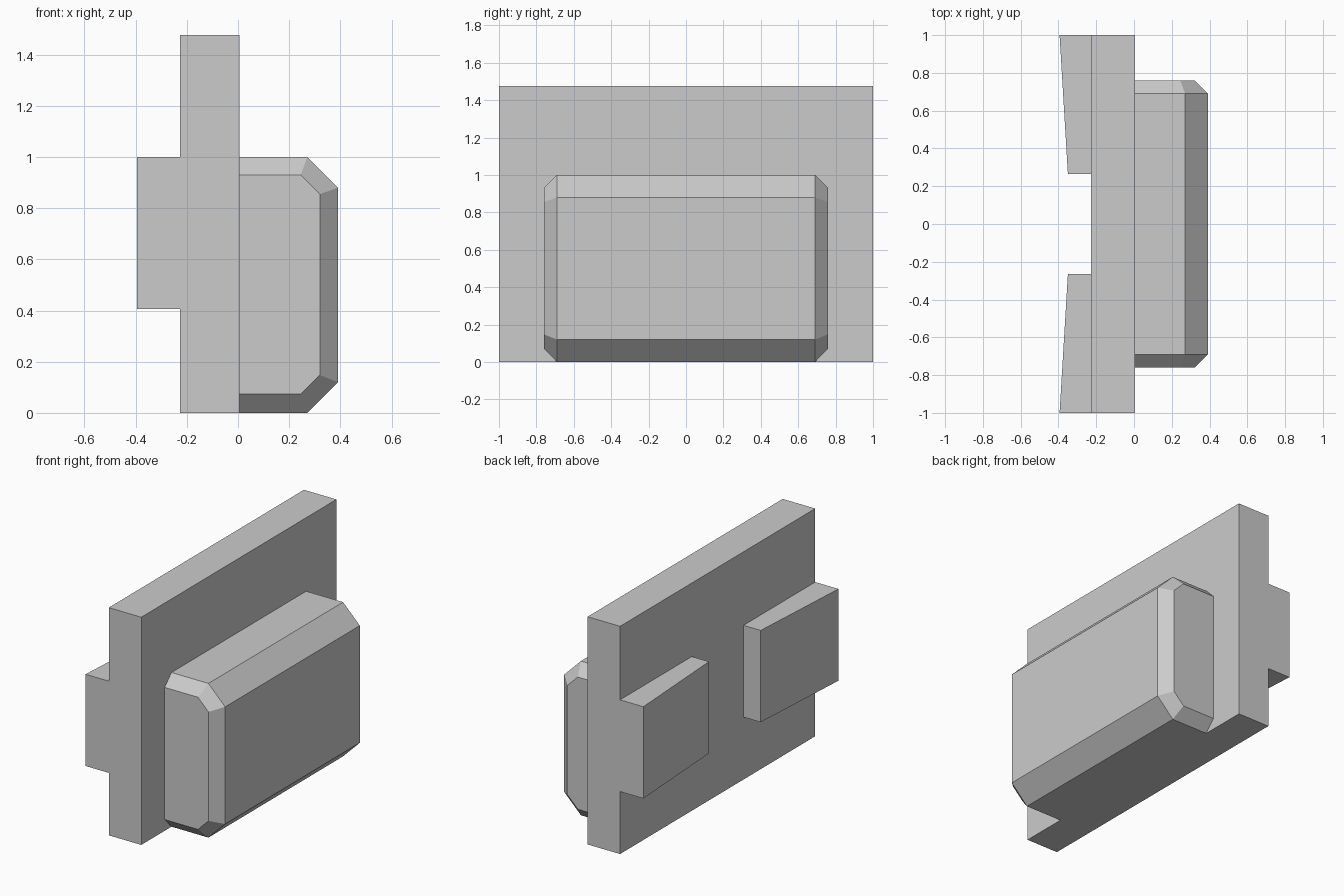
import bpy
import bmesh

cube = bpy.data.objects.get("Cube")
if cube:
    bpy.data.objects.remove(cube, do_unlink=True)

grey = bpy.data.materials.new("plain_grey")
grey.use_nodes = True
colour = (0.6, 0.6, 0.6, 1)
grey.diffuse_color = colour
grey.node_tree.nodes["Principled BSDF"].inputs["Base Color"].default_value = colour


def loft(name, rings):
    """Skin a row of matching cross-sections and cap both ends."""
    bm = bmesh.new()
    loops = [[bm.verts.new(p) for p in ring] for ring in rings]
    for a, b in zip(loops, loops[1:]):
        for i in range(len(a)):
            j = (i + 1) % len(a)
            bm.faces.new((a[i], a[j], b[j], b[i]))
    bm.faces.new(loops[0])
    bm.faces.new(loops[-1])
    bmesh.ops.recalc_face_normals(bm, faces=bm.faces)
    mesh = bpy.data.meshes.new(name)
    bm.to_mesh(mesh)
    bm.free()
    mesh.materials.append(grey)
    obj = bpy.data.objects.new(name, mesh)
    bpy.context.collection.objects.link(obj)
    return obj


def rectangle(y, x0, x1, z0, z1):
    return [(x0, y, z0), (x1, y, z0), (x1, y, z1), (x0, y, z1)]


def chamfered(y, x0, x1, z0, z1, cut):
    """Rectangle with the two outer corners cut off."""
    return [(x0, y, z0), (x1 - cut, y, z0), (x1, y, z0 + cut),
            (x1, y, z1 - cut), (x1 - cut, y, z1), (x0, y, z1)]


PLATE_BACK, PLATE_FACE = -0.227, 0.006

# Upright plate
loft("back_plate", [rectangle(y, PLATE_BACK, PLATE_FACE, 0, 1.477) for y in (-1, 1)])

# Bevelled block on the plate face
end = (PLATE_FACE, 0.32, 0.073, 0.93, 0.075)
middle = (PLATE_FACE, 0.391, 0, 1, 0.12)
loft("bevelled_block", [chamfered(-0.76, *end), chamfered(-0.69, *middle),
                        chamfered(0.69, *middle), chamfered(0.76, *end)])

# Pair of wedge pads on the other face, thicker towards the ends
for label, side in (("front", -1), ("back", 1)):
    loft(label + "_wedge_pad", [rectangle(side * 0.265, -0.35, PLATE_BACK, 0.405, 1),
                                rectangle(side, -0.394, PLATE_BACK, 0.405, 1)])
